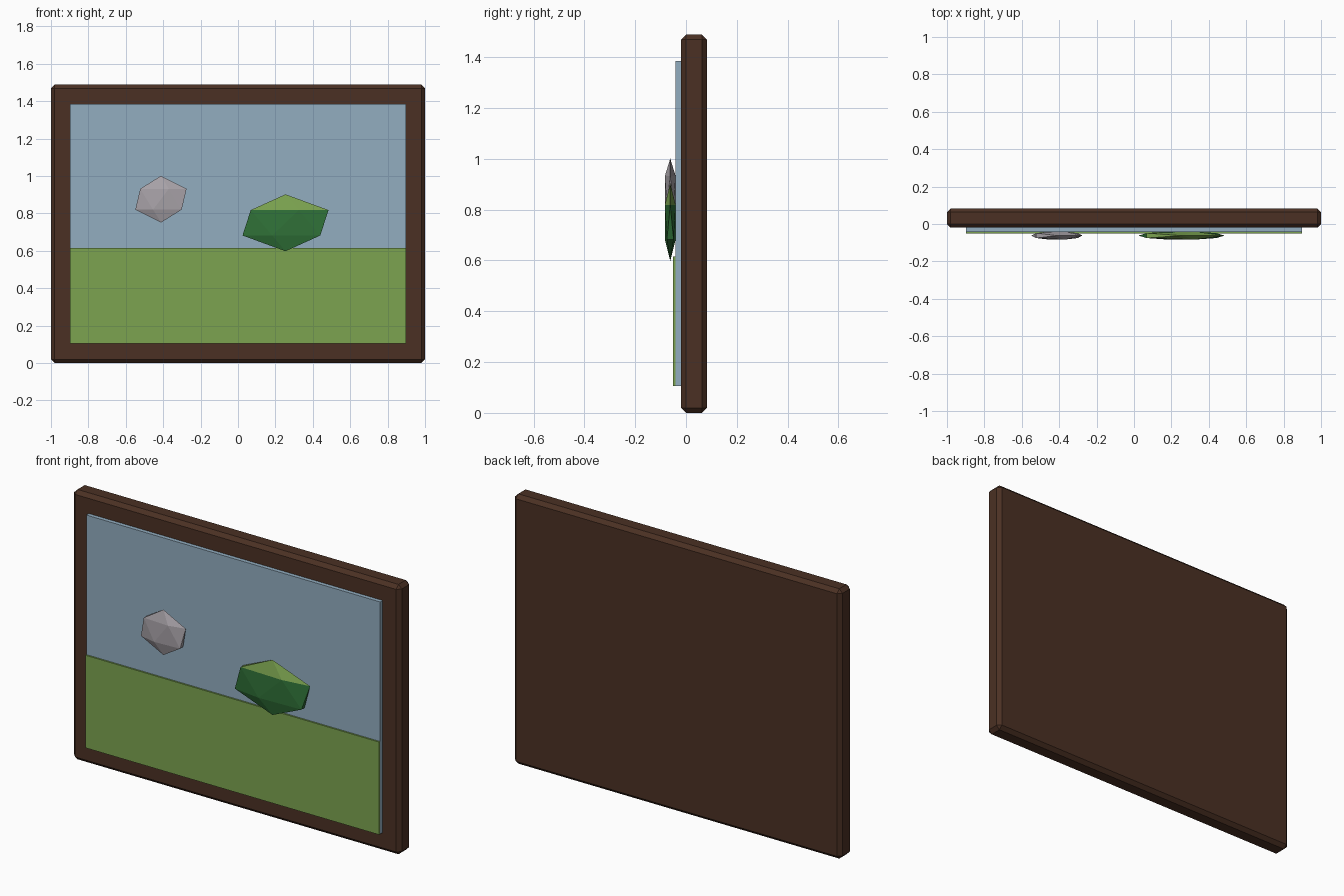
import bpy

if "Cube" in bpy.data.objects:
    bpy.data.objects.remove(bpy.data.objects["Cube"])


def material(name, rgb):
    m = bpy.data.materials.new(name)
    m.diffuse_color = (*rgb, 1)
    m.use_nodes = True
    m.node_tree.nodes["Principled BSDF"].inputs["Base Color"].default_value = m.diffuse_color
    return m


def box(name, x, y, z, mat, bevel=0):
    """Box from (min, max) ranges, optionally with chamfered edges."""
    bpy.ops.mesh.primitive_cube_add(size=1, location=[(a + b) / 2 for a, b in (x, y, z)])
    o = bpy.context.object
    o.name = name
    o.scale = [b - a for a, b in (x, y, z)]
    bpy.ops.object.transform_apply(location=False, rotation=False, scale=True)
    o.data.materials.append(mat)
    if bevel:
        b = o.modifiers.new("chamfer", "BEVEL")
        b.width = bevel
        b.segments = 1
    return o


def blob(name, location, radii, mat):
    """Flattened low-poly icosahedron."""
    bpy.ops.mesh.primitive_ico_sphere_add(subdivisions=1, radius=1, location=location)
    o = bpy.context.object
    o.name = name
    o.scale = radii
    bpy.ops.object.transform_apply(location=False, rotation=False, scale=True)
    o.data.materials.append(mat)
    return o


wood = material("dark_wood", (0.07, 0.03, 0.017))
sky = material("sky_blue", (0.29, 0.42, 0.53))
grass = material("grass_green", (0.20, 0.37, 0.08))
stone = material("pale_grey", (0.40, 0.37, 0.40))
leaf = material("leaf_green", (0.03, 0.17, 0.04))

# Wooden backing frame and the painted panels
box("frame", (-1, 1), (-0.02, 0.083), (0, 1.489), wood, 0.02)
box("sky_panel", (-0.897, 0.897), (-0.042, -0.015), (0.105, 1.386), sky)
box("grass_panel", (-0.897, 0.897), (-0.051, -0.03), (0.105, 0.616), grass)

# Relief shapes
blob("cloud", (-0.412, -0.062, 0.876), (0.153, 0.025, 0.125), stone)
bush = blob("bush", (0.254, -0.062, 0.75), (0.257, 0.025, 0.152), leaf)

# Lighter crown on the bush
bush.data.materials.append(grass)
for f in bush.data.polygons:
    if min(bush.data.vertices[i].co.z for i in f.vertices) > 0:
        f.material_index = 1
